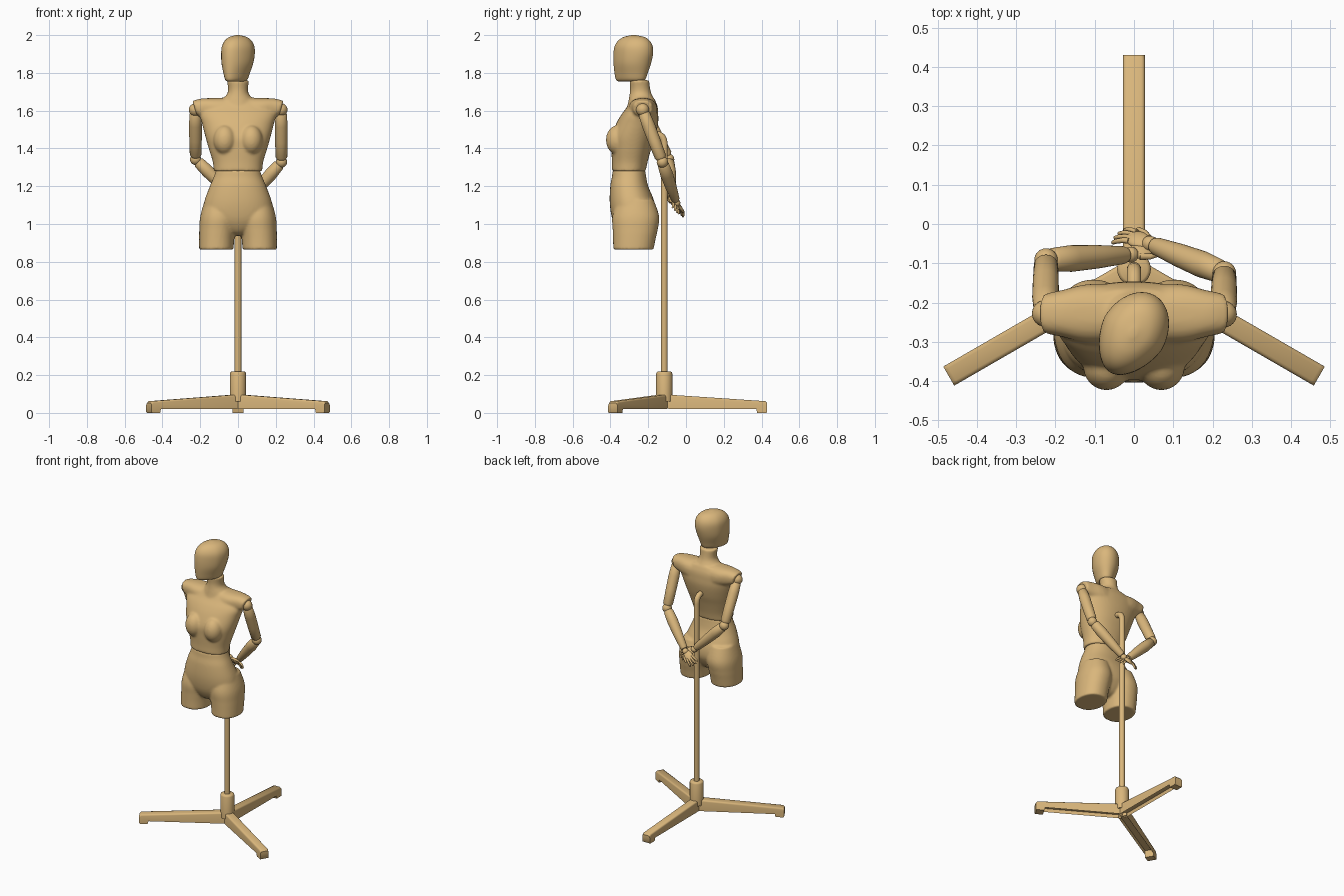
import bpy, bmesh, math
from mathutils import Vector, Matrix

if "Cube" in bpy.data.objects:
    bpy.data.objects.remove(bpy.data.objects["Cube"])

mat = bpy.data.materials.new("tan_wood")
mat.diffuse_color = (0.70, 0.47, 0.20, 1)
mat.use_nodes = True
mat.node_tree.nodes["Principled BSDF"].inputs["Base Color"].default_value = mat.diffuse_color


def finish(name, bm, voxel=0, smooth=6):
    bmesh.ops.recalc_face_normals(bm, faces=bm.faces)
    me = bpy.data.meshes.new(name)
    bm.to_mesh(me)
    bm.free()
    me.materials.append(mat)
    ob = bpy.data.objects.new(name, me)
    bpy.context.collection.objects.link(ob)
    bpy.ops.object.select_all(action='DESELECT')
    ob.select_set(True)
    bpy.context.view_layer.objects.active = ob
    if voxel:
        for p in me.polygons:
            p.use_smooth = True
        r = ob.modifiers.new("blend", 'REMESH')
        r.mode, r.voxel_size, r.use_smooth_shade = 'VOXEL', voxel, True
        s = ob.modifiers.new("soften", 'SMOOTH')
        s.factor, s.iterations = 0.5, smooth
    else:
        bpy.ops.object.shade_smooth_by_angle(angle=math.radians(40))
    return ob


def skin(bm, rings):
    vs = [[bm.verts.new(p) for p in r] for r in rings]
    n = len(vs[0])
    for a, b in zip(vs, vs[1:]):
        for i in range(n):
            j = (i + 1) % n
            bm.faces.new((a[i], a[j], b[j], b[i]))
    bm.faces.new(vs[0][::-1])
    bm.faces.new(vs[-1])


def spline(rows, steps=5):
    out = []
    for i in range(len(rows) - 1):
        q = [rows[max(0, min(len(rows) - 1, i + k))] for k in (-1, 0, 1, 2)]
        for s in range(steps):
            t = s / steps
            out.append([0.5 * (2 * b + (c - a) * t + (2 * a - 5 * b + 4 * c - d) * t * t
                               + (3 * b - a - 3 * c + d) * t ** 3) for a, b, c, d in zip(*q)])
    return out + [list(rows[-1])]


def body(bm, rows, power=2.0, place=lambda a, u, v: (u, v, a), n=48):
    """Loft rows of (height, centre, half width, front, back)."""
    rings = []
    for a, c, h, f, b in spline(rows):
        ring = []
        for i in range(n):
            t = 2 * math.pi * i / n
            co, si = math.cos(t), math.sin(t)
            u = c + h * math.copysign(abs(co) ** (2 / power), co)
            v = (f + b) / 2 + (b - f) / 2 * math.copysign(abs(si) ** (2 / power), si)
            ring.append(place(a, u, v))
        rings.append(ring)
    skin(bm, rings)


def tube(bm, pts, radii, n=20):
    pts = [Vector(p) for p in pts]
    rings = []
    for i, (p, r) in enumerate(zip(pts, radii)):
        t = (pts[min(i + 1, len(pts) - 1)] - pts[max(i - 1, 0)]).normalized()
        u = t.cross(Vector((1, 0, 0))).normalized()
        v = t.cross(u)
        rings.append([p + r * (u * math.cos(k * math.tau / n) + v * math.sin(k * math.tau / n))
                      for k in range(n)])
    skin(bm, rings)


def ball(bm, c, r, basis=None):
    r = r if isinstance(r, tuple) else (r, r, r)
    m = Matrix.Translation(c) @ (basis or Matrix.Identity(4)) @ Matrix.Diagonal((*r, 1))
    bmesh.ops.create_uvsphere(bm, u_segments=24, v_segments=16, radius=1, matrix=m)


# Torso: ribcage, bust, shoulder yoke and neck blended together
bm = bmesh.new()
body(bm, [(1.28, 0, .128, -.392, -.213), (1.33, 0, .134, -.392, -.203), (1.40, 0, .155, -.396, -.183),
          (1.46, 0, .172, -.396, -.163), (1.53, 0, .19, -.37, -.148), (1.58, 0, .202, -.342, -.147),
          (1.62, 0, .185, -.312, -.15), (1.66, 0, .11, -.29, -.165)], 2.2)
body(bm, [(1.58, 0, .10, -.32, -.155), (1.65, 0, .085, -.305, -.165), (1.69, 0, .057, -.298, -.183),
          (1.72, 0, .053, -.296, -.19), (1.762, 0, .06, -.30, -.195)])
half = [(.12, -.228, .075, 1.54, 1.667), (.19, -.228, .06, 1.555, 1.664), (.24, -.228, .05, 1.575, 1.652)]
yoke = [(-r[0], *r[1:]) for r in half[::-1]] + [(0, -.23, .075, 1.5, 1.67)] + half
body(bm, yoke, 2.5, lambda a, u, v: (a * (1 - (1.65 - v) * 1.2), u, v))
for s in (1, -1):
    ball(bm, (s * .07, -.362, 1.445), (.06, .062, .078))
finish("torso", bm, .007, 8)

# Pelvis with two cut-off thighs
bm = bmesh.new()
body(bm, [(1.287, 0, .116, -.389, -.216), (1.25, 0, .128, -.392, -.211), (1.2, 0, .149, -.401, -.2),
          (1.12, 0, .178, -.404, -.168), (1.05, 0, .185, -.396, -.162), (1.0, 0, .15, -.38, -.18),
          (.955, 0, .07, -.35, -.21), (.938, 0, .03, -.31, -.24)], 2.2)
for s in (1, -1):
    body(bm, [(1.13, s * .095, .08, -.365, -.172), (1.04, s * .102, .098, -.39, -.142),
              (.97, s * .109, .096, -.388, -.15), (.92, s * .113, .093, -.386, -.161),
              (.864, s * .115, .091, -.385, -.172)], 2.15)
finish("pelvis", bm, .007)

# Head, featureless and turned to one side
bm = bmesh.new()
turn = Matrix.Translation((-.003, -.28, 0)) @ Matrix.Rotation(math.radians(-30), 4, 'Z')
body(bm, [(1.754, 0, .032, -.088, .05), (1.765, 0, .05, -.102, .07), (1.80, 0, .063, -.109, .083),
          (1.85, 0, .079, -.113, .1), (1.90, 0, .084, -.113, .112), (1.94, 0, .081, -.106, .11),
          (1.97, 0, .066, -.086, .094), (1.99, 0, .042, -.053, .064), (2.0, 0, .008, -.008, .014)],
     2.0, lambda a, u, v: turn @ Vector((u * (1 - max(0, -v) * 1.5), v, a)))
finish("head", bm)


# Jointed arms folded behind the back, with fingered hands
def limb(name, a, b, radii):
    bm = bmesh.new()
    ts = (.05, .08, .3, .6, .9, .94)
    tube(bm, [a.lerp(b, t) for t in ts], radii, 28)
    finish(name, bm)


def arm(side, shoulder, elbow, wrist, tip, palm_normal):
    sh, el, wr, tp = map(Vector, (shoulder, elbow, wrist, tip))
    limb(side + "_upper_arm", sh, el, (.022, .03, .034, .033, .031, .024))
    limb(side + "_forearm", el, wr, (.022, .03, .034, .03, .023, .019))
    bm = bmesh.new()
    for c, r in ((sh, .034), (el, .03), (wr, .02)):
        ball(bm, c, r)
    finish(side + "_arm_joints", bm)
    d = (tp - wr).normalized()
    s = d.cross(Vector(palm_normal)).normalized()
    n = s.cross(d)
    bm = bmesh.new()
    ball(bm, wr + d * .035, (.037, .027, .013), Matrix((d, s, n)).transposed().to_4x4())
    for i in range(4):
        k = i - 1.5
        base = wr + d * .052 + s * k * .012
        ln = .058 - abs(k) * .006
        pts = [base + d * ln * t + s * k * .007 * t - n * .018 * t * t + n * .004
               for t in (0, .35, .7, .95, 1)]
        tube(bm, pts, (.0075, .007, .0065, .005, .002), 10)
    th = wr + d * .015 + s * .018
    tube(bm, [th, th + d * .022 + s * .012, th + d * .045 + s * .016, th + d * .05 + s * .016],
         (.009, .008, .006, .002), 10)
    finish(side + "_hand", bm)


arm("left", (.228, -.23, 1.605), (.23, -.125, 1.328), (.04, -.05, 1.112), (-.06, -.015, 1.05), (0, .6, .6))
arm("right", (-.226, -.228, 1.605), (-.224, -.092, 1.342), (-.008, -.078, 1.128), (.085, -.04, 1.07), (0, .6, .6))

# Support pole hooked into the back, and its socket
bm = bmesh.new()
tube(bm, [(0, -.115, .1), (0, -.115, .8), (0, -.115, 1.425), (0, -.118, 1.445), (0, -.126, 1.461),
          (0, -.14, 1.471), (0, -.158, 1.475), (0, -.21, 1.475)], [.018] * 8, 24)
finish("pole", bm)
bm = bmesh.new()
tube(bm, [(0, -.115, z) for z in (.06, .208, .215, .219)], (.043, .043, .04, .034), 32)
finish("pole_socket", bm)

# Three tapering base legs, hollow underneath
for k, name in enumerate(("back_leg", "front_leg_a", "front_leg_b")):
    bm = bmesh.new()
    prof = [(0, .022), (.487, .02), (.492, 0), (.54, 0), (.545, .006), (.545, .052), (.535, .062), (0, .098)]
    sides = [[bm.verts.new((x, y, z)) for x, z in prof] for y in (-.028, .028)]
    bm.faces.new(sides[0])
    bm.faces.new(sides[1][::-1])
    quads = []
    for i in range(len(prof)):
        j = (i + 1) % len(prof)
        quads.append(bm.faces.new((sides[0][i], sides[1][i], sides[1][j], sides[0][j])))
    bmesh.ops.recalc_face_normals(bm, faces=bm.faces)
    bmesh.ops.inset_region(bm, faces=[quads[0]], thickness=.006, depth=-.022)
    rim = [e for e in bm.edges if all(v.co.z > .05 and abs(v.co.y) > .027 for v in e.verts)
           and abs(e.verts[0].co.y - e.verts[1].co.y) < .001]
    bmesh.ops.bevel(bm, geom=rim, offset=.01, segments=3, profile=.5, affect='EDGES')
    bm.transform(Matrix.Translation((0, -.115, 0)) @ Matrix.Rotation(math.radians(90 + 120 * k), 4, 'Z'))
    finish(name, bm)
